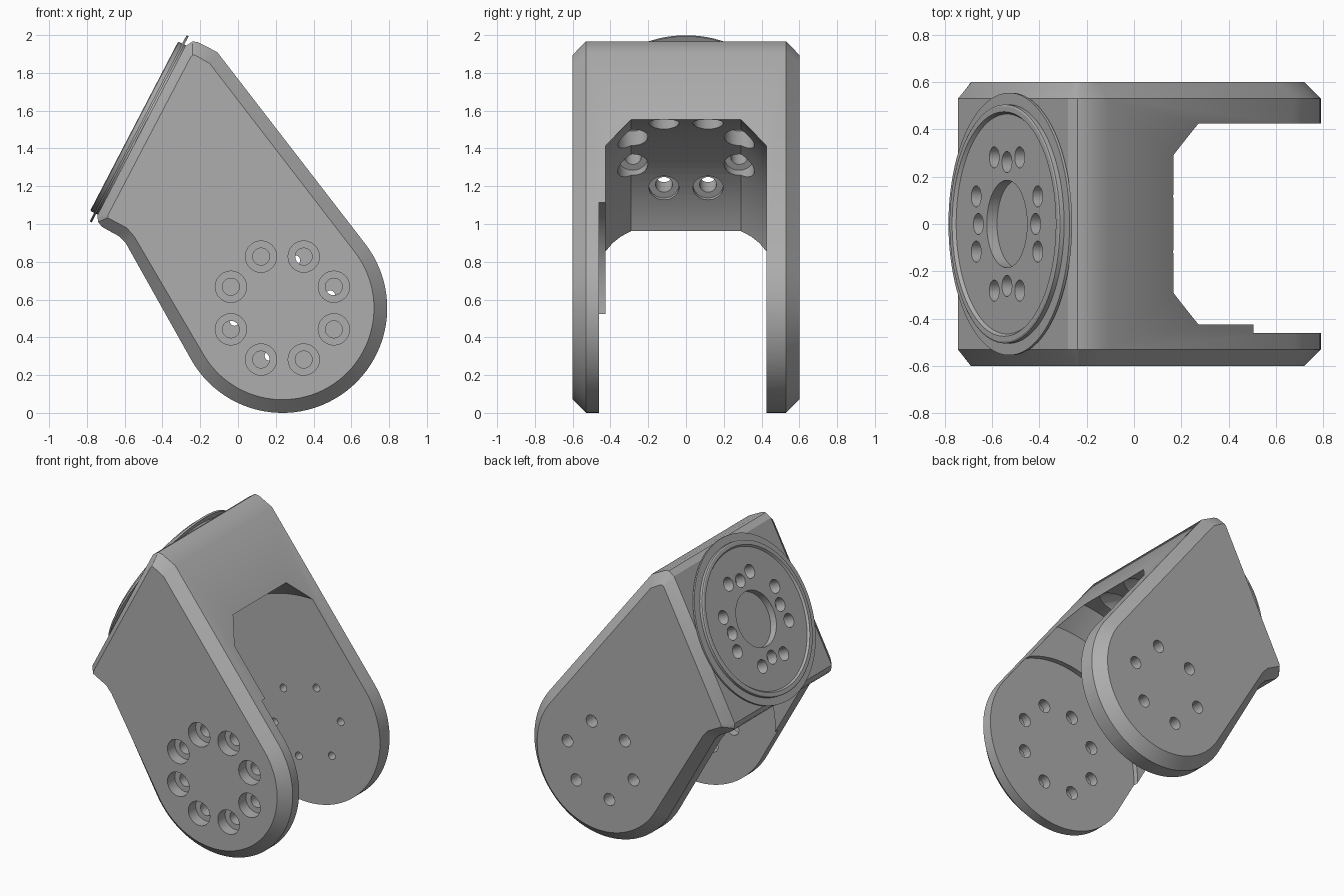
import bpy, bmesh
from math import radians, cos, sin, tau
from mathutils import Matrix, Vector

if "Cube" in bpy.data.objects:
    bpy.data.objects.remove(bpy.data.objects["Cube"])

GREY = (0.42, 0.42, 0.42, 1)
mat = bpy.data.materials.new("grey plastic")
mat.use_nodes = True
mat.diffuse_color = GREY
mat.node_tree.nodes["Principled BSDF"].inputs["Base Color"].default_value = GREY


def make_object(name, bm):
    bmesh.ops.recalc_face_normals(bm, faces=bm.faces)
    mesh = bpy.data.meshes.new(name)
    bm.to_mesh(mesh)
    bm.free()
    mesh.materials.append(mat)
    ob = bpy.data.objects.new(name, mesh)
    bpy.context.collection.objects.link(ob)
    return ob


def frame(origin, x, z):
    """Matrix with the given local x and z axes."""
    x, z = Vector(x).normalized(), Vector(z).normalized()
    m = Matrix((x, z.cross(x), z)).transposed().to_4x4()
    return Matrix.Translation(origin) @ m


def revolve(bm, profile, matrix, steps):
    """Solid of revolution from (radius, height) points, round local z."""
    part = bmesh.new()
    verts = [part.verts.new((r, 0, t)) for r, t in profile]
    edges = [part.edges.new(pair) for pair in zip(verts, verts[1:])]
    bmesh.ops.spin(part, geom=verts + edges, cent=(0, 0, 0), axis=(0, 0, 1),
                   angle=tau, steps=steps, use_duplicate=False)
    bmesh.ops.remove_doubles(part, verts=part.verts, dist=1e-5)
    part.transform(matrix)
    temp = bpy.data.meshes.new("temp")
    part.to_mesh(temp)
    part.free()
    bm.from_mesh(temp)
    bpy.data.meshes.remove(temp)


def ring(bm, profile, base, radius, count, first):
    """Repeat a revolved shape round a circle."""
    for i in range(count):
        a = radians(first) + tau * i / count
        spot = Matrix.Translation((radius * cos(a), radius * sin(a), 0))
        revolve(bm, profile, base @ spot, 24)


def stepped(r1, t1, r2, t2, t3):
    """Hole profile: radius r1 from t1 to t2, then r2 up to t3."""
    return [(0, t1), (r1, t1), (r1, t2), (r2, t2), (r2, t3), (0, t3)]


def plug(r, t1, t2):
    return [(0, t1), (r, t1), (r, t2), (0, t2)]


# Frames of the pivot between the arms and of the tilted mounting face
PIVOT = Vector((0.235, 0, 0.555))
pivot = frame(PIVOT, (1, 0, 0), (0, 1, 0))
mount = frame((-0.525, 0, 1.505), (0, 1, 0), (-0.887, 0, 0.4615))


# Bracket block: rounded foot, straight sides, chamfered rims
def outline(radius, corners):
    pts = []
    for i in range(49):
        a = radians(38.1 - 188.7 * i / 48)
        pts.append((PIVOT.x + radius * cos(a), PIVOT.z + radius * sin(a)))
    return pts + corners


outer = outline(0.555, [(-.595, .9), (-.63, .935), (-.72, .985), (-.74, 1.01),
                        (-.745, 1.045), (-.28, 1.94), (-.24, 1.967),
                        (-.21, 1.962), (-.11, 1.91)])
inner = outline(0.485, [(-.55, .935), (-.59, .98), (-.675, 1.025), (-.69, 1.033),
                        (-.687, 1.05), (-.25, 1.885), (-.24, 1.895),
                        (-.225, 1.893), (-.15, 1.85)])
bm = bmesh.new()
loops = [[bm.verts.new((x, y, z)) for x, z in pts]
         for y, pts in ((-.6, inner), (-.53, outer), (.53, outer), (.6, inner))]
for a, b in zip(loops, loops[1:]):
    for i in range(len(a)):
        bm.faces.new((a[i - 1], a[i], b[i], b[i - 1]))
bm.faces.new(loops[0])
bm.faces.new(loops[-1])
bracket = make_object("bracket", bm)

# Mounting flange with thin lip and raised rim
bm = bmesh.new()
revolve(bm, [(0, -.025), (.505, -.025), (.505, -.008), (.555, -.008), (.555, .004),
             (.505, .004), (.505, .024), (.498, .028), (.475, .028), (.465, .014),
             (0, .014)], mount, 96)
flange = make_object("mounting_flange", bm)

# Slot between the arms, with sloped ends and a shallow pocket in the front arm
bm = bmesh.new()
revolve(bm, [(0, -.46), (.62, -.46), (.62, -.425), (.86, -.425), (1.0, -.29),
             (1.0, .29), (.86, .425), (0, .425)], pivot, 128)
slot = make_object("slot_cutter", bm)

# Counterbored bolt holes in both arms
bm = bmesh.new()
ring(bm, stepped(.083, -.7, .045, -.52, -.4), pivot, .295, 8, 22.5)
ring(bm, stepped(.026, .38, .042, .51, .7), pivot, .262, 6, -15)
arm_holes = make_object("arm_hole_cutter", bm)

# Flange bolts (counterbored from the slot), dowel holes and centre recess
bm = bmesh.new()
ring(bm, stepped(.08, -.72, .045, -.1, .1), mount, .305, 8, 22.5)
ring(bm, plug(.045, -.06, .1), mount, .262, 4, 0)
revolve(bm, plug(.185, -.035, .1), mount, 64)
face_holes = make_object("face_hole_cutter", bm)

cutters = [slot, arm_holes, face_holes]
for ob, tools in ((bracket, cutters), (flange, [face_holes])):
    bpy.ops.object.select_all(action='DESELECT')
    bpy.context.view_layer.objects.active = ob
    ob.select_set(True)
    for tool in tools:
        mod = ob.modifiers.new(tool.name, 'BOOLEAN')
        mod.operation = 'DIFFERENCE'
        mod.solver = 'EXACT'
        mod.object = tool
        bpy.ops.object.modifier_apply(modifier=mod.name)
    bpy.ops.object.shade_smooth_by_angle(angle=radians(28))

for tool in cutters:
    bpy.data.objects.remove(tool)
